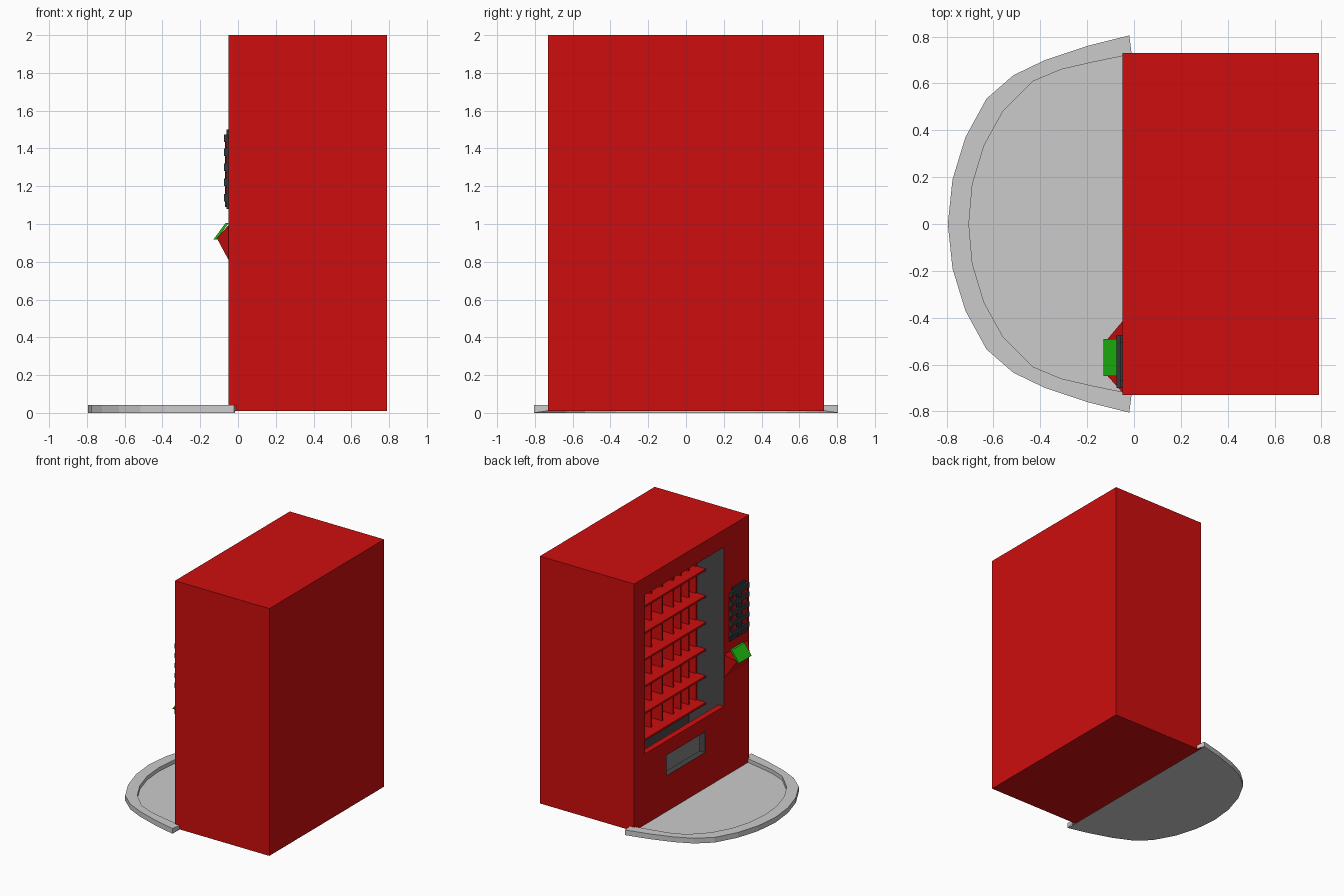
import bpy, bmesh
from mathutils import Vector

if "Cube" in bpy.data.objects:
    bpy.data.objects.remove(bpy.data.objects["Cube"])


def mat(name, rgb):
    m = bpy.data.materials.new(name)
    m.diffuse_color = (*rgb, 1)
    m.use_nodes = True
    m.node_tree.nodes["Principled BSDF"].inputs["Base Color"].default_value = m.diffuse_color
    return m


RED = mat("red", (0.62, 0.004, 0.004))
DARK = mat("dark_grey", (0.065, 0.065, 0.065))
KEY = mat("charcoal", (0.035, 0.04, 0.045))
PALE = mat("light_grey", (0.6, 0.6, 0.6))
GREEN = mat("green", (0.015, 0.52, 0.007))


def finish(name, bm, *mats):
    bmesh.ops.recalc_face_normals(bm, faces=bm.faces)
    me = bpy.data.meshes.new(name)
    bm.to_mesh(me)
    bm.free()
    ob = bpy.data.objects.new(name, me)
    bpy.context.collection.objects.link(ob)
    for m in mats:
        me.materials.append(m)
    return ob


def add_box(bm, x, y, z):
    vs = bmesh.ops.create_cube(bm, size=1)["verts"]
    for v in vs:
        v.co = Vector([a[0] if c < 0 else a[1] for a, c in zip((x, y, z), v.co)])


def boxes(name, m, items):
    bm = bmesh.new()
    for it in items:
        add_box(bm, *it)
    return finish(name, bm, m)


def prism(name, profile, y0, y1, m, y0b=None, y1b=None, far=()):
    """xz profile spanned along y; points listed in far use the narrower span."""
    bm = bmesh.new()
    sides = []
    for ya, yb in ((y0, y0b), (y1, y1b)):
        sides.append([bm.verts.new((x, yb if i in far else ya, z))
                      for i, (x, z) in enumerate(profile)])
    a, b = sides
    bm.faces.new(a)
    bm.faces.new(b[::-1])
    for i in range(len(a)):
        j = (i + 1) % len(a)
        bm.faces.new((a[i], a[j], b[j], b[i]))
    return finish(name, bm, m)


# cabinet with display cavity, drop chute and pick-up slot cut out
W0, W1, TOP = -0.41, 0.59, 1.86
BACK = 0.55
cabinet = boxes("cabinet", RED, [((-0.05, 0.79), (-0.73, 0.73), (0.01, 2.0))])
cutters = [
    prism("window_cutter", [(-0.1, 0.58), (-0.1, TOP), (BACK, TOP), (BACK, 0.55),
                            (0.26, 0.55), (0.26, 0.29), (0, 0.29), (0, 0.58)],
          W0, W1, RED),
    boxes("slot_cutter", RED, [((-0.1, 0.1), (-0.17, 0.32), (0.30, 0.465))]),
]
bpy.context.view_layer.objects.active = cabinet
for c in cutters:
    c.hide_render = True
    mod = cabinet.modifiers.new("cut", "BOOLEAN")
    mod.operation, mod.solver, mod.object = "DIFFERENCE", "EXACT", c
    bpy.ops.object.modifier_apply(modifier=mod.name)
for c in cutters:
    bpy.data.objects.remove(c)
cabinet.data.materials.clear()
for m in (RED, DARK):
    cabinet.data.materials.append(m)
for p in cabinet.data.polygons:
    c = p.center
    inside = -0.04 < c.x < 0.7 and abs(c.y) < 0.7 and 0.1 < c.z < 1.95
    sill = c.x < 0 and c.z > 0.55 and p.normal.z > 0.9
    tray_back = c.x > BACK - 0.01
    p.material_index = 1 if inside and not sill and not tray_back else 0

# shelves and dividers of the display
boxes("shelves", RED, [((0.11, BACK), (W0, W1), (0.555 + 0.215 * i, 0.57 + 0.215 * i))
                       for i in range(6)])
edges = [W0 + 0.006, -0.31, -0.21, -0.11, 0.03, 0.17, 0.31, 0.45, W1 - 0.006]
boxes("shelf_dividers", RED, [((0.19, BACK), (y - 0.006, y + 0.006), (0.56, TOP))
                              for y in edges])

# half-round floor tray with raised rim
half_out = [(-0.02, 0.805), (-0.2, 0.76), (-0.38, 0.70), (-0.515, 0.635),
            (-0.63, 0.535), (-0.72, 0.37), (-0.775, 0.19)]
half_in = [(-0.01, 0.725), (-0.18, 0.69), (-0.31, 0.66), (-0.43, 0.61),
           (-0.56, 0.48), (-0.64, 0.335), (-0.69, 0.17)]


def ring(bm, half, tip, z):
    pts = half + [(tip, 0)] + [(x, -y) for x, y in reversed(half)]
    return [bm.verts.new((x, y, z)) for x, y in pts]


bm = bmesh.new()
rings = [ring(bm, half_out, -0.795, 0), ring(bm, half_out, -0.795, 0.042),
         ring(bm, half_in, -0.705, 0.042), ring(bm, half_in, -0.705, 0.012)]
for a, b in zip(rings, rings[1:]):
    for i in range(len(a) - 1):
        bm.faces.new((a[i], a[i + 1], b[i + 1], b[i]))
bm.faces.new(rings[0])
bm.faces.new(rings[3])
for e in (0, -1):
    bm.faces.new([r[e] for r in rings])
finish("floor_tray", bm, PALE)

# keypad: plate, raised rails, red keys
boxes("keypad_plate", KEY, [((-0.06, -0.045), (-0.70, -0.475), (1.08, 1.46)),
                            ((-0.06, -0.045), (-0.67, -0.505), (1.46, 1.50))])
rows = [1.14, 1.22, 1.30, 1.38]
boxes("keypad_rails", KEY,
      [((-0.075, -0.055), (-0.70, -0.475), (z - 0.02, z + 0.02)) for z in rows + [1.455]]
      + [((-0.07, -0.055), (-0.61, -0.565), (1.09, 1.46))])
boxes("keypad_keys", RED,
      [((-0.066, -0.055), (y - 0.03, y + 0.03), (z + 0.024, z + 0.056))
       for z in rows for y in (-0.655, -0.52)])

# tapered red bracket carrying the tilted green screen
prism("screen_bracket", [(-0.045, 0.80), (-0.045, 1.0), (-0.112, 0.925)],
      -0.725, -0.41, RED, -0.65, -0.49, far=(2,))
prism("screen", [(-0.13, 0.918), (-0.066, 1.005), (-0.05, 1.005), (-0.112, 0.918)],
      -0.65, -0.49, GREEN)
